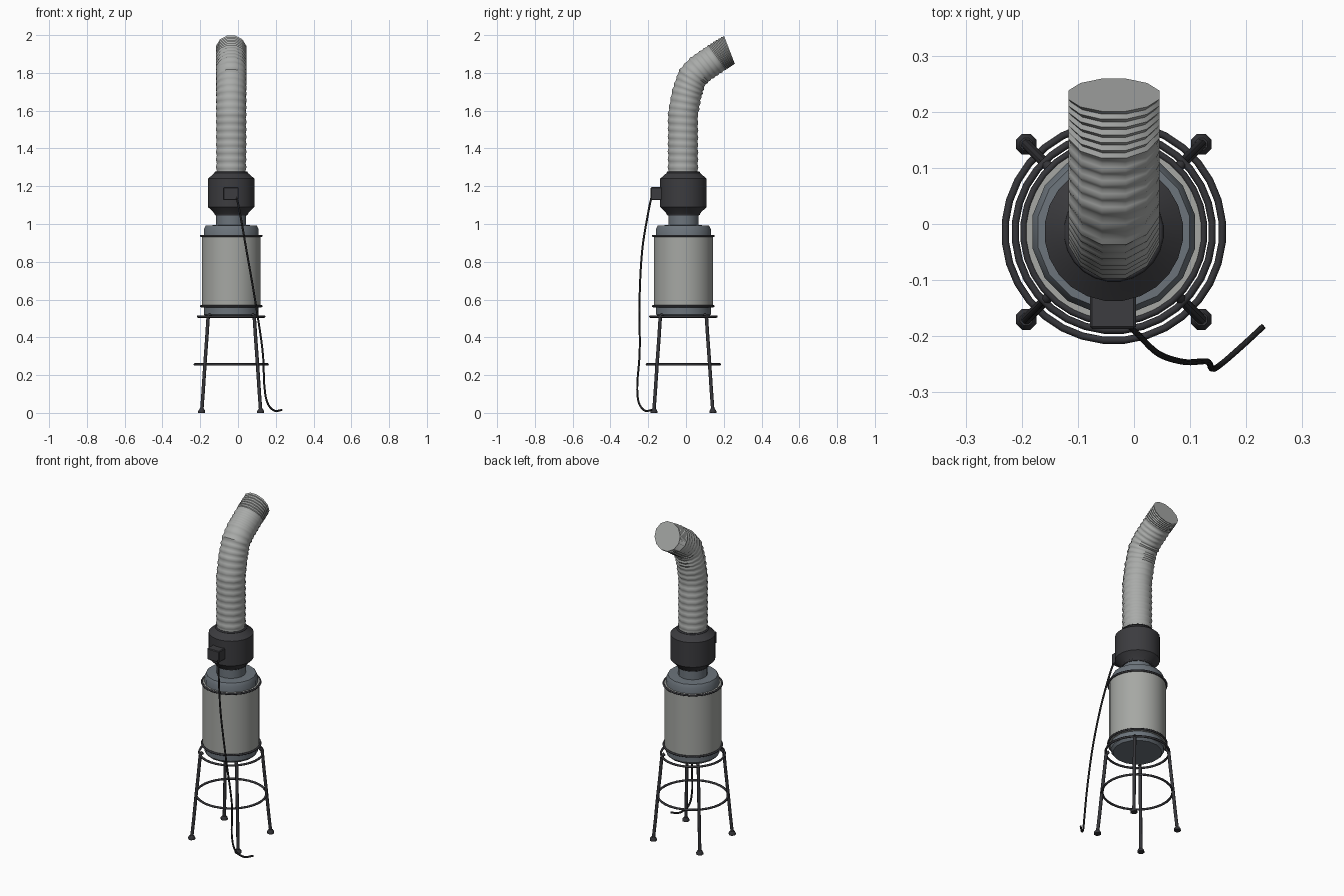
import bpy, bmesh, math
from mathutils import Vector

if "Cube" in bpy.data.objects:
    bpy.data.objects.remove(bpy.data.objects["Cube"])

CX, CY = -0.036, -0.014   # main vertical axis


def mat(name, c):
    m = bpy.data.materials.new(name)
    m.diffuse_color = (*c, 1)
    m.use_nodes = True
    m.node_tree.nodes["Principled BSDF"].inputs["Base Color"].default_value = m.diffuse_color
    return m


DUCT = mat("duct grey", (0.40, 0.41, 0.40))
SHELL = mat("filter grey", (0.38, 0.39, 0.37))
CAP = mat("blue grey metal", (0.15, 0.175, 0.20))
FAN = mat("charcoal", (0.045, 0.045, 0.05))
FRAME = mat("dark frame", (0.035, 0.035, 0.04))
CABLE = mat("black cable", (0.015, 0.015, 0.016))


def finish(name, bm, material, angle=40):
    bmesh.ops.recalc_face_normals(bm, faces=bm.faces)
    me = bpy.data.meshes.new(name)
    bm.to_mesh(me)
    bm.free()
    ob = bpy.data.objects.new(name, me)
    bpy.context.collection.objects.link(ob)
    me.materials.append(material)
    bpy.ops.object.select_all(action='DESELECT')
    ob.select_set(True)
    bpy.context.view_layer.objects.active = ob
    bpy.ops.object.shade_smooth_by_angle(angle=math.radians(angle))
    return ob


def skin(name, rings, material, angle=40, closed=False):
    """Bridge consecutive rings of points; cap the ends unless closed."""
    bm = bmesh.new()
    vs = [[bm.verts.new(p) for p in r] for r in rings]
    n = len(vs[0])
    pairs = list(zip(vs, vs[1:])) + ([(vs[-1], vs[0])] if closed else [])
    for a, b in pairs:
        for i in range(n):
            j = (i + 1) % n
            bm.faces.new((a[i], a[j], b[j], b[i]))
    if not closed:
        bm.faces.new(vs[0])
        bm.faces.new(vs[-1])
    return finish(name, bm, material, angle)


def lathe(name, profile, material, n=16, x=CX, y=CY, angle=40, closed=False):
    rings = []
    for r, z in profile:
        rings.append([(x + r * math.cos(2 * math.pi * (i + .5) / n),
                       y + r * math.sin(2 * math.pi * (i + .5) / n), z) for i in range(n)])
    return skin(name, rings, material, angle, closed)


def hoop(name, R, z, t, material, n=32):
    prof = [(R + t * math.cos(a * math.pi / 4), z + t * math.sin(a * math.pi / 4)) for a in range(8)]
    return lathe(name, prof, material, n, angle=60, closed=True)


def tube(name, pts, r, material, sub=1, n=8):
    """Round tube along a smoothed point path."""
    P = [Vector(p) for p in pts]
    Q = [P[0] * 2 - P[1]] + P + [P[-1] * 2 - P[-2]]
    path = []
    for k in range(1, len(Q) - 2):
        a, b, c, d = Q[k - 1:k + 3]
        for s in range(sub):
            t = s / sub
            path.append(.5 * (2 * b + (c - a) * t + (2 * a - 5 * b + 4 * c - d) * t * t
                              + (3 * b - a - 3 * c + d) * t ** 3))
    path.append(P[-1])
    rings, u = [], Vector((1, 0.3, 0.1))
    for i, p in enumerate(path):
        d = (path[min(i + 1, len(path) - 1)] - path[max(i - 1, 0)]).normalized()
        u = (u - d * u.dot(d)).normalized()
        v = d.cross(u)
        rings.append([p + r * (u * math.cos(2 * math.pi * j / n) + v * math.sin(2 * math.pi * j / n))
                      for j in range(n)])
    return skin(name, rings, material, 60)


# Filter canister and its end caps
lathe("filter_body", [(.157, .56), (.157, .94)], SHELL, 24)
lathe("filter_top_cap", [(.148, .92), (.148, .972), (.138, .992), (.084, .994)], CAP, 16)
lathe("filter_bottom_cap", [(.135, .508), (.148, .522), (.148, .58)], CAP, 16)
for nm, z in (("lower", .565), ("upper", .937)):
    hoop(nm + "_filter_band", .161, z, .006, FRAME)

# Neck, inline fan and clamps
lathe("filter_neck", [(.081, .985), (.081, 1.07)], CAP, 16)
lathe("fan_housing", [(.084, 1.045), (.095, 1.062), (.124, 1.09), (.124, 1.24),
                      (.095, 1.265), (.084, 1.275)], FAN, 24, angle=30)
for nm, z in (("lower", 1.052), ("upper", 1.272)):
    hoop(nm + "_duct_clamp", .083, z, .006, FRAME, 24)

# Fan control box
bm = bmesh.new()
bmesh.ops.create_cube(bm, size=1)
for v in bm.verts:
    v.co = Vector((-.0375 + v.co.x * .082, -.15 + v.co.y * .074, 1.161 + v.co.z * .068))
bmesh.ops.bevel(bm, geom=bm.edges[:], offset=.004, segments=1, affect='EDGES')
finish("control_box", bm, FAN, 30)

# Ribbed flexible duct: stations of y, z and tilt from vertical, ribs per span
stations = [(-.016, 1.262, 0), (-.016, 1.58, 4), (.004, 1.69, 15), (.032, 1.775, 32),
            (.075, 1.82, 50), (.165, 1.882, 54), (.23, 1.922, 69)]
ribs = [8, 3, 3, 2, 4, 6]
rings = []
for (a, b, k) in zip(stations, stations[1:], ribs):
    steps = k * 4
    for s in range(steps + (b is stations[-1])):
        t = s / steps
        y, z, ang = (a[i] + (b[i] - a[i]) * t for i in range(3))
        ang = math.radians(ang)
        r = .0815 + .0025 * math.cos(2 * math.pi * k * t)
        rings.append([])
        for i in range(12):
            w = 2 * math.pi * (i + .5) / 12
            lx, ly = r * math.cos(w), r * math.sin(w)
            rings[-1].append((CX + lx, y + ly * math.cos(ang), z - ly * math.sin(ang)))
skin("flexible_duct", rings, DUCT, 42)

# Stand: four splayed legs with feet, and two hoops
for sx, px in ((-1, "left"), (1, "right")):
    for sy, py in ((-1, "front"), (1, "back")):
        prof = [(.156, .012), (.148, .12), (.139, .26), (.129, .40), (.124, .48), (.121, .508), (.112, .52)]
        tube(f"{py}_{px}_leg", [(CX + sx * o, CY + sy * o, z) for o, z in prof], .0095, FRAME, 2)
        lathe(f"{py}_{px}_foot", [(.02, 0), (.02, .01), (.012, .022)], FRAME, 8,
              CX + sx * .156, CY + sy * .156)
hoop("upper_stand_ring", .176, .51, .0065, FRAME)
hoop("lower_stand_ring", .194, .257, .0065, FRAME)

# Power cable hanging to the floor
tube("power_cable", [(-.008, -.182, 1.145), (.01, -.2, 1.06), (.045, -.232, .86), (.09, -.246, .6),
                     (.13, -.245, .33), (.139, -.258, .15), (.155, -.25, .055), (.192, -.218, .012),
                     (.231, -.182, .015)], .0055, CABLE, 5)
